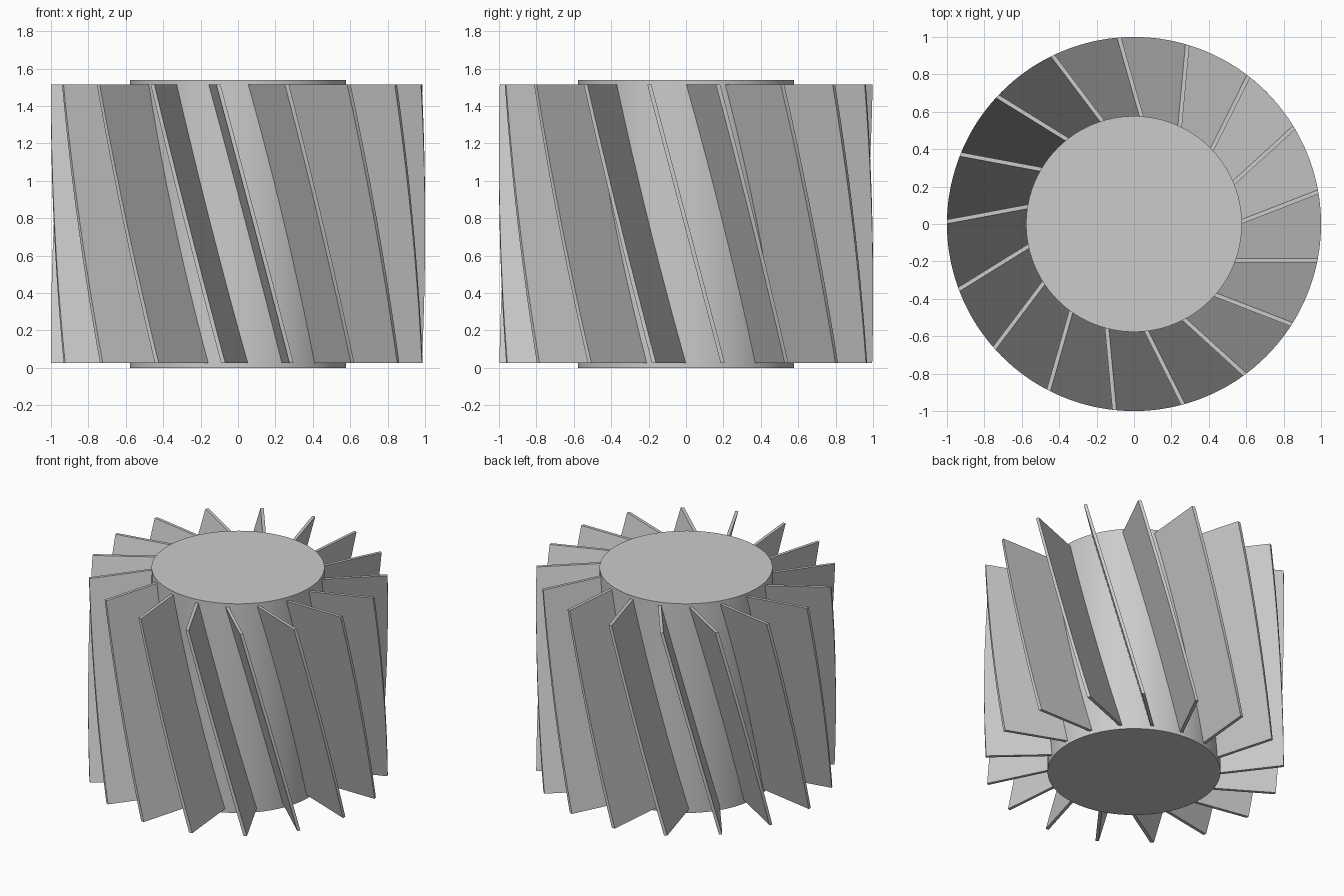
import bpy, bmesh
from math import sqrt, pi

if "Cube" in bpy.data.objects:
    bpy.data.objects.remove(bpy.data.objects["Cube"])

HUB_R, OUT_R, HEIGHT = 0.577, 1.0, 1.54
Z0, Z1 = 0.027, 1.515      # blade bottom and top
SHIFT = 0.196              # sideways offset of a tilted blade at its ends
HALF_T = 0.011             # half blade thickness, measured horizontally
COUNT, STEPS = 17, 24


def smooth(obj):
    bpy.ops.object.select_all(action='DESELECT')
    obj.select_set(True)
    bpy.context.view_layer.objects.active = obj
    bpy.ops.object.shade_smooth_by_angle(angle=0.5)


# Hub
bpy.ops.mesh.primitive_cylinder_add(vertices=96, radius=HUB_R, depth=HEIGHT,
                                    location=(0, 0, HEIGHT / 2))
hub = bpy.context.object
hub.name = "hub"
smooth(hub)

# Blade: flat tilted plate whose outer edge follows the outer cylinder
bm = bmesh.new()
rings = []
for i in range(STEPS + 1):
    t = i / STEPS
    z = Z0 + (Z1 - Z0) * t
    y = SHIFT * (1 - 2 * t)
    a, b = y - HALF_T, y + HALF_T
    pts = [(0.5, a), (sqrt(OUT_R**2 - a * a), a), (sqrt(OUT_R**2 - b * b), b), (0.5, b)]
    rings.append([bm.verts.new((px, py, z)) for px, py in pts])
for lo, hi in zip(rings, rings[1:]):
    for j in range(4):
        k = (j + 1) % 4
        bm.faces.new((lo[j], lo[k], hi[k], hi[j]))
bm.faces.new(rings[0][::-1])
bm.faces.new(rings[-1])
bmesh.ops.recalc_face_normals(bm, faces=bm.faces)
mesh = bpy.data.meshes.new("blade")
bm.to_mesh(mesh)
bm.free()

# Ring of blades around the hub
for n in range(COUNT):
    blade = bpy.data.objects.new(f"blade_{n + 1}", mesh)
    blade.rotation_euler.z = 2 * pi * n / COUNT
    bpy.context.collection.objects.link(blade)
smooth(blade)
